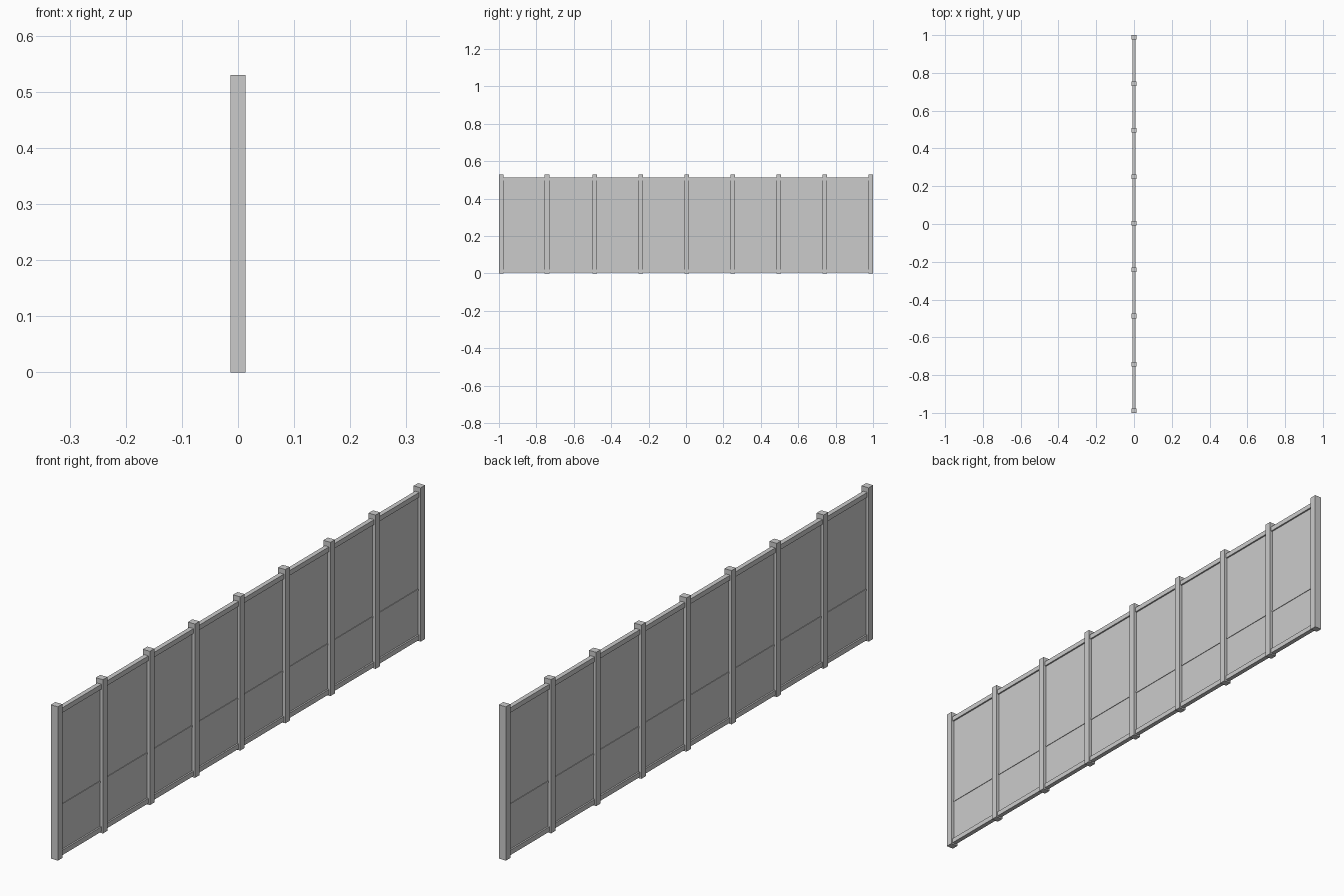
import bpy

if "Cube" in bpy.data.objects:
    bpy.data.objects.remove(bpy.data.objects["Cube"])


def box(name, x, y0, y1, z0, z1):
    """Box centred on x = 0 with half depth x."""
    bpy.ops.mesh.primitive_cube_add(size=1, location=(0, (y0 + y1) / 2, (z0 + z1) / 2))
    ob = bpy.context.object
    ob.name = name
    ob.scale = (2 * x, y1 - y0, z1 - z0)
    bpy.ops.object.transform_apply(location=False, rotation=False, scale=True)
    return ob


HALF_POST = 0.0122
END = 1.0 - HALF_POST

# Upright posts: even bays, with one slightly wider bay near the -y end
posts = [END - 0.2458 * i for i in range(7)] + [-0.743, -END]
for y in posts:
    box("post", 0.0135, y - HALF_POST, y + HALF_POST, 0, 0.53)

# Top and bottom rails
box("top_rail", 0.008, -END, END, 0.496, 0.513)
box("bottom_rail", 0.008, -END, END, 0.005, 0.022)

# Thin infill panel with a slim horizontal batten on both faces
box("panel", 0.0025, -END, END, 0.012, 0.505)
box("middle_batten", 0.0045, -END, END, 0.172, 0.179)
